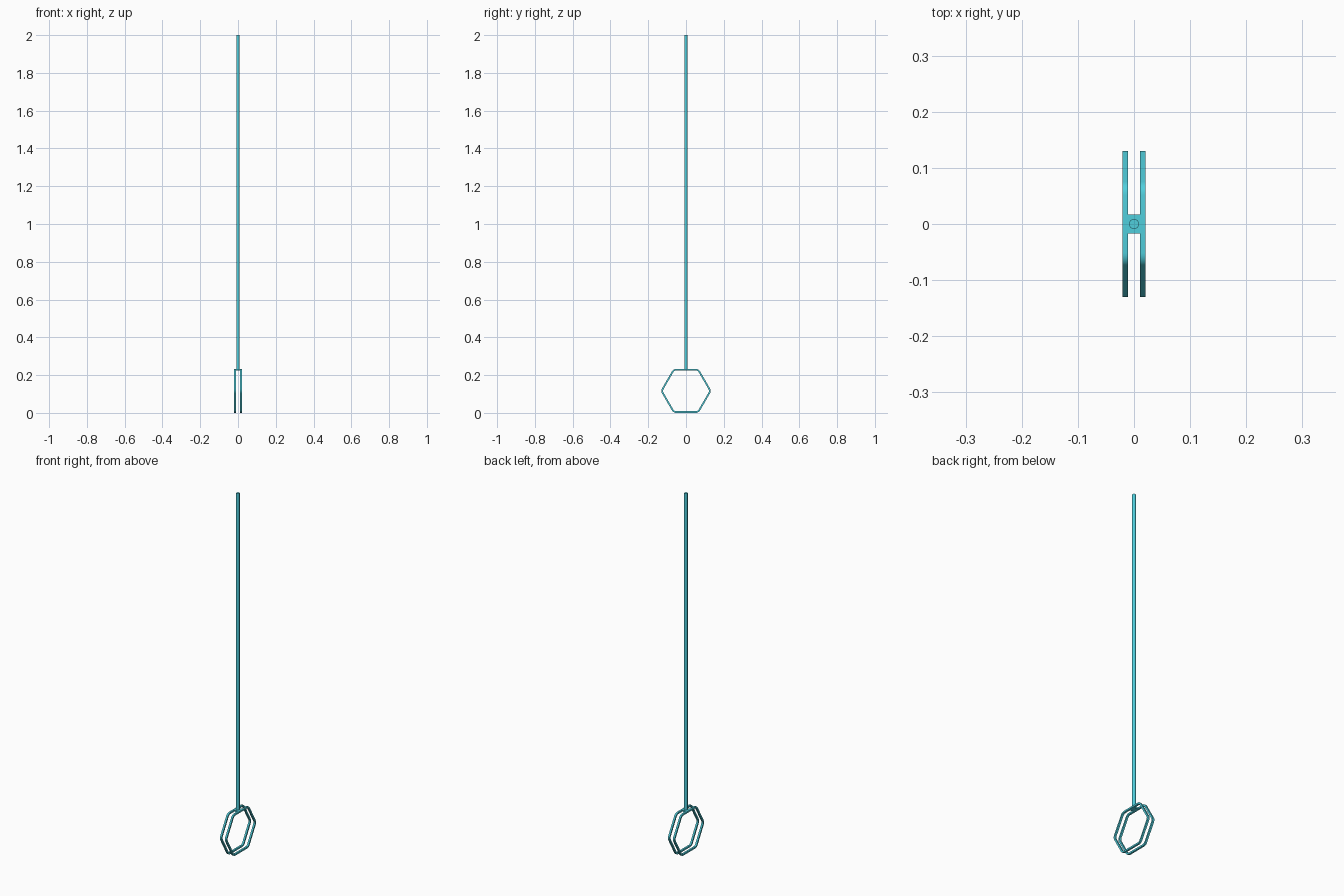
import bpy, bmesh, math
from mathutils import Vector

if "Cube" in bpy.data.objects:
    bpy.data.objects.remove(bpy.data.objects["Cube"])

mat = bpy.data.materials.new("cyan_metal")
mat.diffuse_color = (0.08, 0.62, 0.72, 1)
mat.use_nodes = True
mat.node_tree.nodes["Principled BSDF"].inputs["Base Color"].default_value = mat.diffuse_color


def finish(bm, name, smooth=True):
    bmesh.ops.recalc_face_normals(bm, faces=bm.faces)
    me = bpy.data.meshes.new(name)
    bm.to_mesh(me)
    bm.free()
    me.materials.append(mat)
    ob = bpy.data.objects.new(name, me)
    bpy.context.collection.objects.link(ob)
    if smooth:
        bpy.ops.object.select_all(action='DESELECT')
        ob.select_set(True)
        bpy.context.view_layer.objects.active = ob
        bpy.ops.object.shade_smooth_by_angle(angle=math.radians(40))
    return ob


def rounded_hex(apothem, r, steps=6):
    """Hexagon in the y-z plane with points at +-y and rounded corners."""
    pts = []
    for k in range(6):
        a = math.radians(60 * k)
        d = (apothem - r) / math.cos(math.radians(30))
        for s in range(steps + 1):
            b = a + math.radians(-30 + 60 * s / steps)
            pts.append((d * math.cos(a) + r * math.cos(b),
                        d * math.sin(a) + r * math.sin(b)))
    return pts


APO, T, CZ = 0.1165, 0.009, 0.1165


# Twin hexagonal hoops with a flat rectangular section
def hoop(name, x0, x1):
    bm = bmesh.new()
    loops = []
    for x, inset in ((x0, 0), (x1, 0), (x1, T), (x0, T)):
        loops.append([bm.verts.new((x, y, z + CZ))
                      for y, z in rounded_hex(APO - inset, 0.027 - inset)])
    n = len(loops[0])
    for k in range(4):
        a, b = loops[k], loops[(k + 1) % 4]
        for i in range(n):
            j = (i + 1) % n
            bm.faces.new((a[i], a[j], b[j], b[i]))
    finish(bm, name)


hoop("left_hoop", -0.0205, -0.0103)
hoop("right_hoop", 0.0103, 0.0205)

# Bridge joining the hoops under the pole
bm = bmesh.new()
bmesh.ops.create_cube(bm, size=1)
bmesh.ops.scale(bm, vec=Vector((0.022, 0.034, T)), verts=bm.verts)
bmesh.ops.translate(bm, vec=Vector((0, 0, 2 * APO - T / 2)), verts=bm.verts)
finish(bm, "bridge", False)

# Long straight pole
z0, z1 = 2 * APO - T / 2, 2.0
bm = bmesh.new()
bmesh.ops.create_cone(bm, cap_ends=True, segments=24, radius1=0.009,
                      radius2=0.009, depth=z1 - z0)
bmesh.ops.translate(bm, vec=Vector((0, 0, (z0 + z1) / 2)), verts=bm.verts)
finish(bm, "pole")
